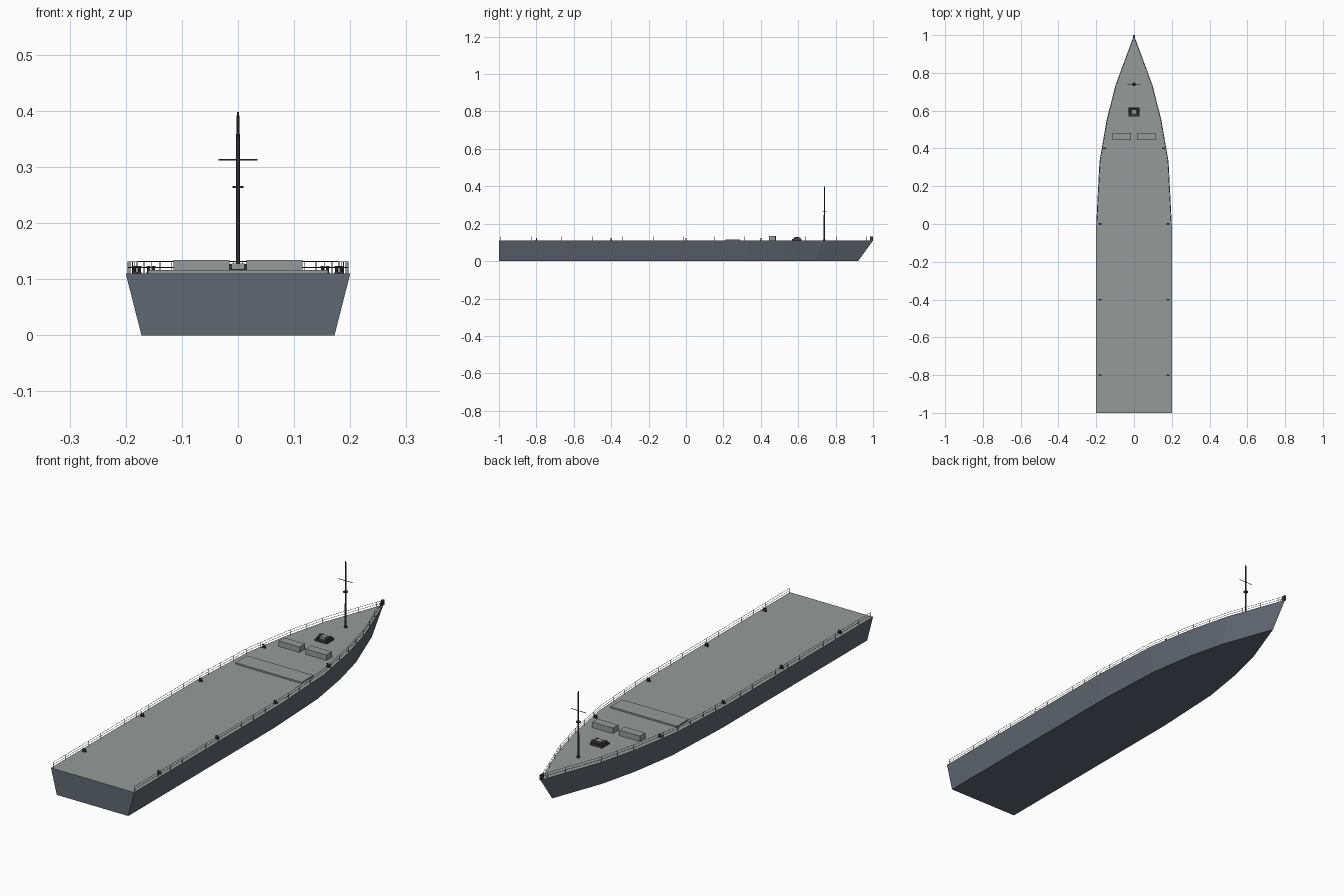
import bpy, bmesh, math
from mathutils import Vector

if "Cube" in bpy.data.objects:
    bpy.data.objects.remove(bpy.data.objects["Cube"])

DECK = 0.11

def mat(name, c):
    m = bpy.data.materials.new(name)
    m.diffuse_color = (*c, 1)
    m.use_nodes = True
    m.node_tree.nodes["Principled BSDF"].inputs["Base Color"].default_value = m.diffuse_color
    return m

hull_mat = mat("hull_paint", (0.12, 0.14, 0.17))
deck_mat = mat("deck_paint", (0.30, 0.33, 0.32))
dark_mat = mat("dark_metal", (0.05, 0.05, 0.055))

def finish(name, bm, *mats):
    bmesh.ops.recalc_face_normals(bm, faces=bm.faces)
    me = bpy.data.meshes.new(name)
    bm.to_mesh(me)
    bm.free()
    for m in mats:
        me.materials.append(m)
    ob = bpy.data.objects.new(name, me)
    bpy.context.collection.objects.link(ob)
    return ob

def add_box(bm, c, s):
    vs = bmesh.ops.create_cube(bm, size=1)["verts"]
    for v in vs:
        v.co = Vector(c) + Vector([v.co[i] * s[i] for i in range(3)])

def add_rod(bm, a, b, r, n=8, r2=None):
    a, b = Vector(a), Vector(b)
    d = b - a
    vs = bmesh.ops.create_cone(bm, cap_ends=True, segments=n, radius1=r,
                               radius2=r if r2 is None else r2, depth=d.length)["verts"]
    q = Vector((0, 0, 1)).rotation_difference(d)
    for v in vs:
        v.co = q @ v.co + (a + b) / 2

def box(name, c, s, m):
    bm = bmesh.new()
    add_box(bm, c, s)
    return finish(name, bm, m)

# Hull: deck outline lofted down to a narrower flat bottom with a raked stem
half = [(0.2, -1), (0.2, 0), (0.183, 0.33), (0.145, 0.55), (0.098, 0.735)]
outline = half + [(0, 1)] + [(-x, y) for x, y in reversed(half)]
bm = bmesh.new()
top = [bm.verts.new((x, y, DECK)) for x, y in outline]
bot = [bm.verts.new((x * 0.86, y - 0.08 * max(y, 0) ** 2, 0)) for x, y in outline]
deck_face = bm.faces.new(top)
deck_face.material_index = 1
bm.faces.new(bot)
n = len(top)
for i in range(n):
    j = (i + 1) % n
    bm.faces.new((top[i], top[j], bot[j], bot[i]))
finish("hull", bm, hull_mat, deck_mat)

# Railings: thin posts with two rails following the deck edge
def edge_x(y):
    pts = half + [(0, 1)]
    for (x0, y0), (x1, y1) in zip(pts, pts[1:]):
        if y <= y1:
            return x0 + (x1 - x0) * (y - y0) / (y1 - y0) - 0.004
    return 0

for side, label in ((1, "right"), (-1, "left")):
    bm = bmesh.new()
    for k in range(25):
        y = -0.99 + k * 0.0815
        if y > 0.98:
            break
        x = side * edge_x(y)
        add_rod(bm, (x, y, DECK), (x, y, 0.132), 0.0008, 5)
    ys = [-0.99, 0, 0.33, 0.55, 0.735, 0.985]
    for z in (0.121, 0.1315):
        for y0, y1 in zip(ys, ys[1:]):
            add_rod(bm, (side * edge_x(y0), y0, z), (side * edge_x(y1), y1, z), 0.0007, 5)
    finish("railing_" + label, bm, dark_mat)

# Bollard pairs on small base plates
for x, y in ((0.18, -0.8), (0.18, -0.4), (0.18, 0), (0.155, 0.4)):
    for s in (1, -1):
        bm = bmesh.new()
        add_box(bm, (s * x, y, DECK + 0.0015), (0.016, 0.008, 0.003))
        for d in (-0.0045, 0.0045):
            add_rod(bm, (s * x + d, y, DECK), (s * x + d, y, DECK + 0.012), 0.0025)
            add_rod(bm, (s * x + d, y, DECK + 0.011), (s * x + d, y, DECK + 0.0135), 0.0033)
        finish("bollard", bm, dark_mat)

# Deck lockers and the low hatch cover
for s in (1, -1):
    box("deck_locker", (s * 0.065, 0.462, DECK + 0.012), (0.1, 0.037, 0.024), deck_mat)
box("hatch_cover", (0, 0.25, DECK + 0.003), (0.32, 0.08, 0.007), deck_mat)

# Anchor windlass: base, cross drums and pale housing
bm = bmesh.new()
add_box(bm, (0, 0.593, DECK + 0.004), (0.058, 0.05, 0.008))
add_rod(bm, (-0.03, 0.603, DECK + 0.010), (0.03, 0.603, DECK + 0.010), 0.008, 10)
for s in (-1, 1):
    add_box(bm, (s * 0.02, 0.593, DECK + 0.010), (0.01, 0.036, 0.013))
finish("windlass", bm, dark_mat)
box("windlass_housing", (0, 0.593, DECK + 0.010), (0.024, 0.022, 0.017), deck_mat)

# Mast with foot, platform, yard and tip
bm = bmesh.new()
M = 0.74
add_rod(bm, (0, M, DECK), (0, M, 0.116), 0.007)
add_rod(bm, (0, M, DECK), (0, M, 0.392), 0.004, 8, 0.003)
add_rod(bm, (0, M, 0.392), (0, M, 0.398), 0.002)
add_rod(bm, (0, M, 0.263), (0, M, 0.266), 0.010, 10)
add_rod(bm, (-0.035, M, 0.313), (0.035, M, 0.313), 0.0012, 6)
finish("mast", bm, dark_mat)

# Stem head post at the bow tip
box("stem_post", (0, 0.992, DECK + 0.011), (0.008, 0.016, 0.023), dark_mat)
